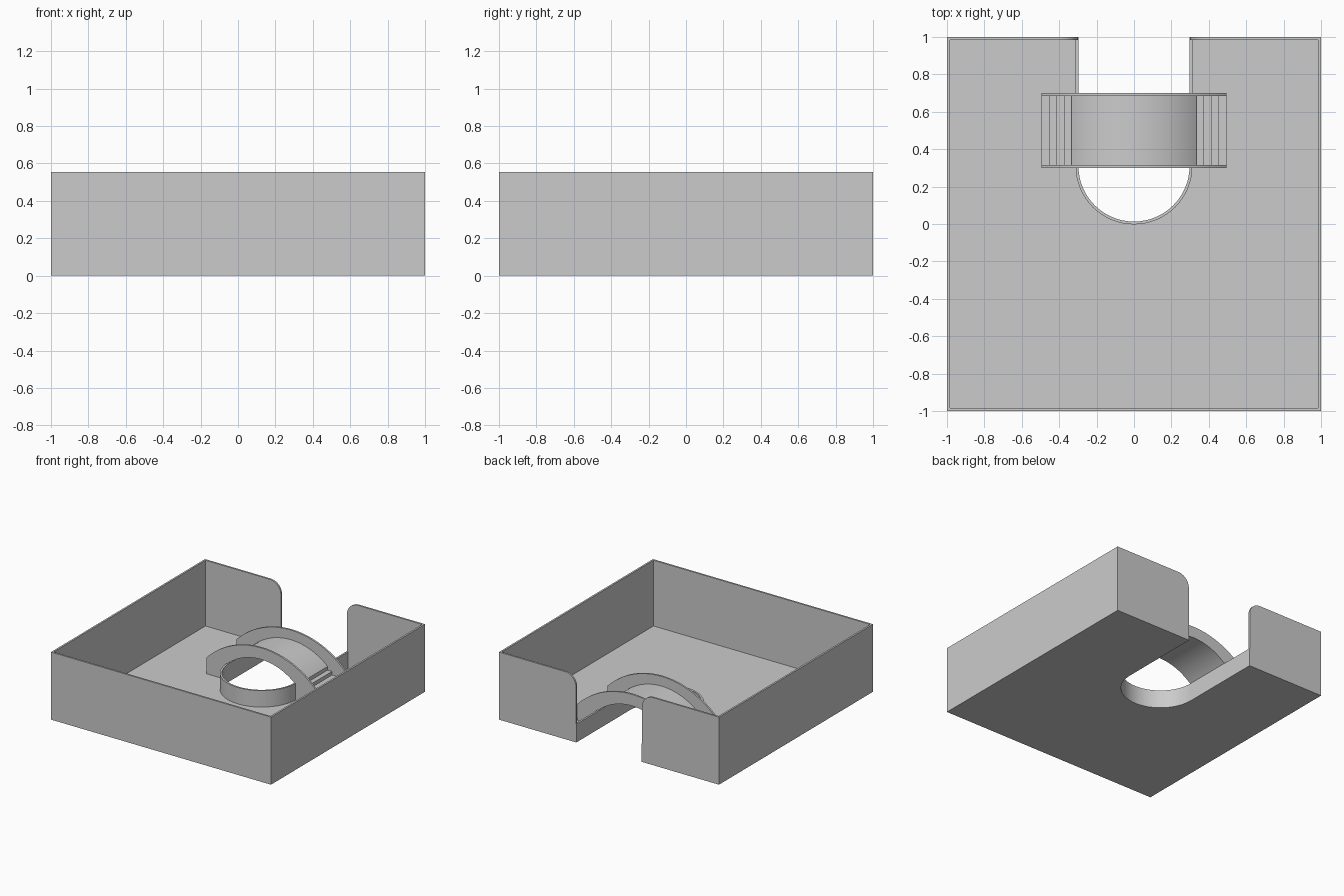
import bpy, bmesh, math

if "Cube" in bpy.data.objects:
    bpy.data.objects.remove(bpy.data.objects["Cube"])

T = 0.015          # sheet thickness
H = 0.555          # outer wall height
RIM = 0.15         # slot rim height


def prism(name, pts, a, b, axis):
    """Extrude a closed 2D outline from a to b along 'y' (x,z) or 'z' (x,y)."""
    bm = bmesh.new()
    place = {'y': lambda p, d: (p[0], d, p[1]),
             'z': lambda p, d: (p[0], p[1], d)}[axis]
    lo = [bm.verts.new(place(p, a)) for p in pts]
    hi = [bm.verts.new(place(p, b)) for p in pts]
    bm.faces.new(lo)
    bm.faces.new(hi)
    n = len(pts)
    for i in range(n):
        bm.faces.new((lo[i], lo[(i + 1) % n], hi[(i + 1) % n], hi[i]))
    bmesh.ops.recalc_face_normals(bm, faces=bm.faces)
    me = bpy.data.meshes.new(name)
    bm.to_mesh(me)
    bm.free()
    ob = bpy.data.objects.new(name, me)
    bpy.context.collection.objects.link(ob)
    bpy.context.view_layer.objects.active = ob
    bpy.ops.object.select_all(action='DESELECT')
    ob.select_set(True)
    bpy.ops.object.shade_smooth_by_angle(angle=math.radians(30))
    return ob


def rect(x0, x1, y0, y1):
    return [(x0, y0), (x1, y0), (x1, y1), (x0, y1)]


def slot(r, cy=0.31, n=32):
    """U-shaped path open towards the back."""
    arc = [(-r * math.cos(math.pi * i / n), cy - r * math.sin(math.pi * i / n))
           for i in range(n + 1)]
    return [(-r, 1)] + arc + [(r, 1)]


def arch(half, end, top, n=32):
    """Circular arc in x,z from (-half,end) over (0,top) to (half,end)."""
    s = top - end
    r = (half * half + s * s) / (2 * s)
    a = math.asin(half / r)
    return [(r * math.sin(a * (2 * i / n - 1)),
             top - r + r * math.cos(a * (2 * i / n - 1))) for i in range(n + 1)]


# Floor with the slot, and the rim around the slot
prism("floor", [(-1, 1), (-1, -1), (1, -1), (1, 1)] + slot(0.3)[::-1], 0, T, 'z')
prism("slot_rim", slot(0.312) + slot(0.297)[::-1], 0, RIM, 'z')

# Outer walls
prism("front_wall", rect(-1, 1, -1, -1 + T), 0, H, 'z')
for name, s in (("left", -1), ("right", 1)):
    prism(name + "_wall", rect(s, s * (1 - T), -1, 1), 0, H, 'z')
    # Back wall half with a rounded upper corner at the slot
    R = 0.1
    corner = [(s * (0.3 + R - R * math.cos(math.pi / 2 * i / 10)),
               H - R + R * math.sin(math.pi / 2 * i / 10)) for i in range(11)]
    prism(name + "_back_wall", [(s, 0), (s * 0.3, 0)] + corner + [(s, H)],
          1 - T, 1, 'y')

# Arched bridge deck over the slot
under = arch(0.31, 0.145, 0.265)
deck = arch(0.335, 0.15, 0.28)
prism("bridge_deck", deck + under[::-1], 0.3, 0.7, 'y')

# Stepped ramps on both ends of the deck
for name, s in (("left", -1), ("right", 1)):
    pts = [(s * 0.3, T), (s * 0.3, RIM), (s * 0.335, RIM)]
    for i in range(4):
        z = 0.12 - 0.03 * i
        pts += [(s * (0.335 + 0.04 * i), z), (s * (0.375 + 0.04 * i), z)]
    pts.append((s * 0.495, T))
    prism(name + "_steps", pts, 0.3, 0.7, 'y')

# Side flanges of the bridge
flange = ([(-0.495, T)] + arch(0.495, 0.15, 0.36) +
          [(0.495, T), (0.31, T)] + under[::-1] + [(-0.31, T)])
for name, y in (("front", 0.3), ("back", 0.7 - T)):
    prism(name + "_bridge_flange", flange, y, y + T, 'y')
